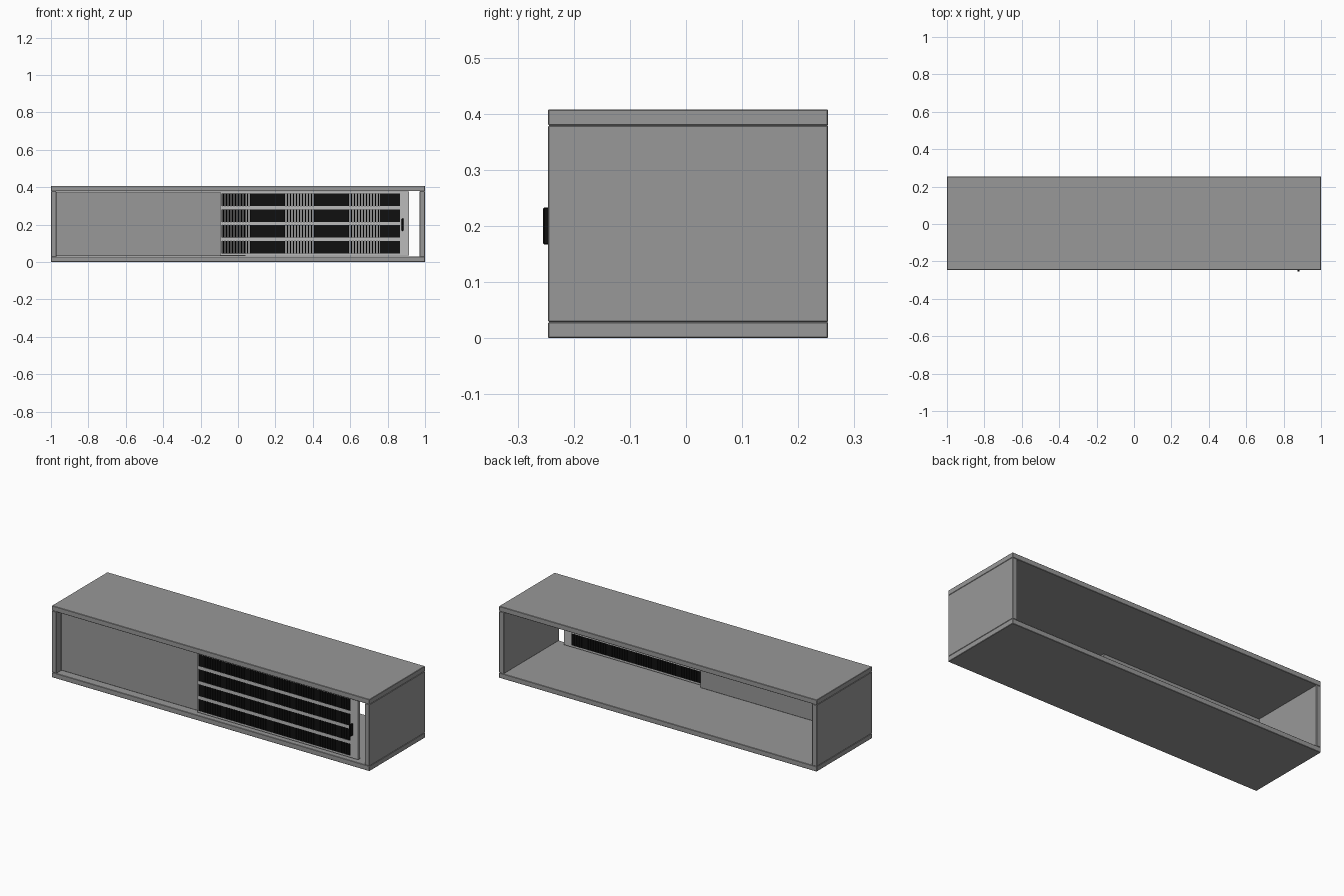
import bpy, bmesh
from mathutils import Vector

if "Cube" in bpy.data.objects:
    bpy.data.objects.remove(bpy.data.objects["Cube"])


def paint(name, value):
    """Plain grey material of the given lightness."""
    mat = bpy.data.materials.new(name)
    mat.diffuse_color = (value, value, value, 1)
    mat.use_nodes = True
    mat.node_tree.nodes["Principled BSDF"].inputs["Base Color"].default_value = mat.diffuse_color
    return mat


BODY = paint("dark_grey", 0.315)
FRAME = paint("mid_grey", 0.5)
BLACK = paint("black", 0.005)


def boxes(name, spans, mat, bevel=0.0):
    """One object from boxes given as (x0, x1, y0, y1, z0, z1)."""
    bm = bmesh.new()
    for x0, x1, y0, y1, z0, z1 in spans:
        new = bmesh.ops.create_cube(bm, size=1.0)["verts"]
        size = Vector((x1 - x0, y1 - y0, z1 - z0))
        mid = Vector((x0 + x1, y0 + y1, z0 + z1)) / 2
        for v in new:
            v.co = Vector(a * b for a, b in zip(v.co, size)) + mid
    mesh = bpy.data.meshes.new(name)
    bm.to_mesh(mesh)
    bm.free()
    mesh.materials.append(mat)
    ob = bpy.data.objects.new(name, mesh)
    bpy.context.collection.objects.link(ob)
    if bevel:
        mod = ob.modifiers.new("edge_bevel", "BEVEL")
        mod.width = bevel
        mod.segments = 1
    return ob


Y0, Y1 = -0.246, 0.2535       # cabinet front and back
T, H = 0.029, 0.408           # board thickness and height

# Open-backed cabinet shell
boxes("bottom_board", [(-1, 1, Y0, Y1, 0, T)], BODY, 0.002)
boxes("top_board", [(-1, 1, Y0, Y1, H - T, H)], BODY, 0.002)
boxes("left_side", [(-1, -0.971, Y0, Y1, T, H - T)], BODY, 0.002)
boxes("right_side", [(0.971, 1, Y0, Y1, T, H - T)], BODY, 0.002)

# Solid rear sliding door
boxes("solid_door", [(-0.971, 0.04, -0.204, -0.187, 0.032, 0.376)], BODY, 0.001)

# Front sliding door frame: stiles and rails around four slat rows
DX0, DX1, DY0, DY1, DZ0, DZ1 = -0.097, 0.915, -0.226, -0.208, 0.035, 0.376
SX0, SX1 = -0.089, 0.866
rows = [(0.045 + i * 0.085, 0.112 + i * 0.085) for i in range(4)]
frame = [(DX0, SX0, DY0, DY1, DZ0, DZ1), (SX1, DX1, DY0, DY1, DZ0, DZ1)]
edges = [DZ0] + [z for row in rows for z in row] + [DZ1]
for low, high in zip(edges[::2], edges[1::2]):
    frame.append((SX0, SX1, DY0, DY1, low, high))
boxes("slatted_door_frame", frame, FRAME)

# Fine vertical slats filling each row
COUNT = 120
pitch = (SX1 - SX0) / COUNT
slats = []
for low, high in rows:
    for i in range(COUNT):
        x = SX0 + (i + 0.5) * pitch
        slats.append((x - pitch * 0.42, x + pitch * 0.42, -0.225, -0.209, low, high))
boxes("door_slats", slats, BLACK)

# Upright door pull
boxes("door_handle", [(0.875, 0.885, -0.2545, DY0, 0.167, 0.233)], BLACK, 0.002)
